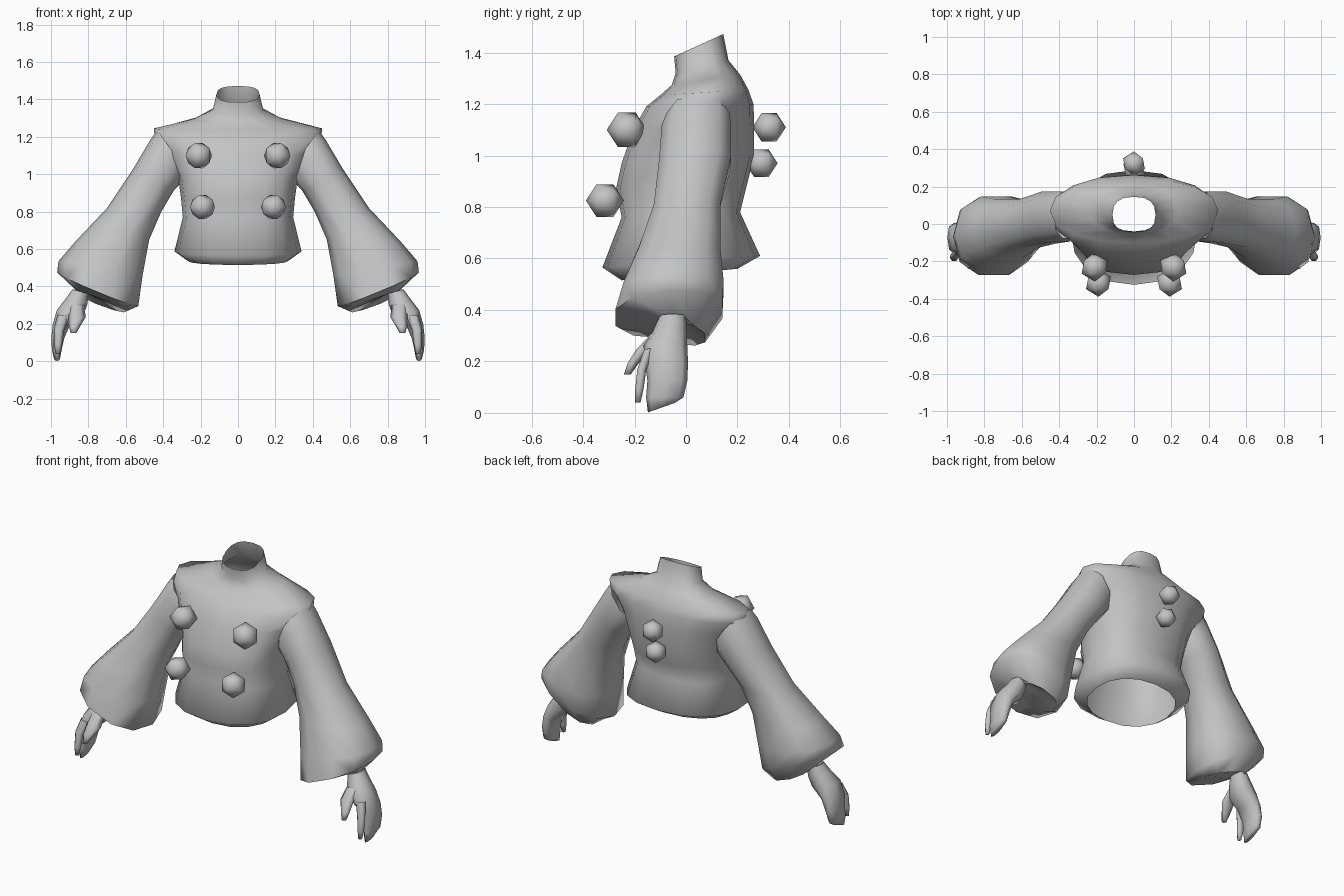
import bpy, bmesh, math
from mathutils import Vector, Matrix

if "Cube" in bpy.data.objects:
    bpy.data.objects.remove(bpy.data.objects["Cube"])

grey = bpy.data.materials.new("soft grey")
grey.diffuse_color = (0.55, 0.55, 0.55, 1)
grey.use_nodes = True
grey.node_tree.nodes["Principled BSDF"].inputs["Base Color"].default_value = grey.diffuse_color


def finish(name, bm, mirror=False, angle=50):
    bmesh.ops.recalc_face_normals(bm, faces=bm.faces[:])
    me = bpy.data.meshes.new(name)
    bm.to_mesh(me)
    bm.free()
    me.materials.append(grey)
    me.shade_smooth()
    me.set_sharp_from_angle(angle=math.radians(angle))
    ob = bpy.data.objects.new(name, me)
    bpy.context.collection.objects.link(ob)
    if mirror:
        ob.modifiers.new("mirror", 'MIRROR').use_mirror_merge = False
    return ob


def loft(name, rings, mirror=False, cap_start=False, cap_end=False, angle=50, skip=None):
    """Skin a list of point rings with quads; skip(centre) leaves openings."""
    bm = bmesh.new()
    loops = [[bm.verts.new(p) for p in r] for r in rings]
    n = len(loops[0])
    for a, b in zip(loops, loops[1:]):
        for i in range(n):
            j = (i + 1) % n
            quad = (a[i], a[j], b[j], b[i])
            if skip and skip(sum((v.co for v in quad), Vector()) / 4):
                continue
            bm.faces.new(quad)
    if cap_start:
        bm.faces.new(loops[0])
    if cap_end:
        bm.faces.new(loops[-1])
    return finish(name, bm, mirror, angle)


def soft(v, e):
    return math.copysign(abs(v) ** e, v)


def ring(outer, inner, yf, yb, n, e=0.85, tilt=0.0):
    """Ring between two (x, z) edge points, spanning yf (front) to yb (back);
    tilt raises the back and lowers the front."""
    pts = []
    for i in range(n):
        a = 2 * math.pi * i / n
        c, s = soft(math.cos(a), e), soft(math.sin(a), e)
        pts.append(Vector(((outer[0] + inner[0]) / 2 + (outer[0] - inner[0]) / 2 * c,
                           (yf + yb) / 2 + (yb - yf) / 2 * s,
                           (outer[1] + inner[1]) / 2 + (outer[1] - inner[1]) / 2 * c + tilt * s)))
    return pts


# Jacket body, hem to collar: z front, z back, half width, y front, y back, squareness
body = [
    (0.515, 0.56, 0.27, -0.25, 0.20, 0.9),
    (0.565, 0.61, 0.34, -0.325, 0.288, 0.85),
    (0.76, 0.78, 0.295, -0.25, 0.21, 0.8),
    (0.87, 0.88, 0.305, -0.272, 0.235, 0.8),
    (0.97, 1.00, 0.32, -0.25, 0.265, 0.8),
    (1.10, 1.13, 0.38, -0.205, 0.265, 0.85),
    (1.19, 1.20, 0.445, -0.155, 0.262, 0.9),
    (1.235, 1.255, 0.45, -0.10, 0.243, 0.9),
    (1.275, 1.315, 0.24, -0.055, 0.21, 0.9),
    (1.32, 1.37, 0.135, -0.04, 0.165, 0.85),
    (1.385, 1.472, 0.115, -0.046, 0.145, 0.78),
]
# The armholes are left open where the sleeves join
loft("jacket_body", [ring((w, (zf + zb) / 2), (-w, (zf + zb) / 2), yf, yb, 16, e, (zb - zf) / 2)
                     for zf, zb, w, yf, yb, e in body], angle=85,
     skip=lambda c: abs(c.x) > 0.33 and 1.0 < c.z < 1.19 and -0.025 < c.y < 0.10)

# Flared sleeves, shoulder to cuff, turned in at the wrist
sleeve = [
    ((0.43, 1.235), (0.28, 1.02), -0.08, 0.175, 0),
    ((0.465, 1.19), (0.29, 0.97), -0.10, 0.18, 0),
    ((0.56, 1.03), (0.345, 0.91), -0.11, 0.18, 0),
    ((0.70, 0.82), (0.41, 0.80), -0.13, 0.14, 0),
    ((0.87, 0.64), (0.475, 0.65), -0.19, 0.14, 0),
    ((0.96, 0.535), (0.51, 0.46), -0.25, 0.155, 0),
    ((0.967, 0.475), (0.533, 0.295), -0.283, 0.15, 0.015),
    ((0.84, 0.36), (0.59, 0.27), -0.17, 0.08, -0.025),
    ((0.88, 0.385), (0.80, 0.36), -0.10, 0.0, 0),
]
loft("sleeve", [ring(o, i, yf, yb, 10, 0.85, t) for o, i, yf, yb, t in sleeve], True, angle=75)

# Hands: wrist and palm running into the joined outer fingers
palm = [
    ((0.885, 0.385), (0.80, 0.36), -0.105, 0.0),
    ((0.925, 0.33), (0.805, 0.305), -0.13, 0.003),
    ((0.968, 0.275), (0.825, 0.25), -0.165, 0.005),
    ((0.99, 0.20), (0.90, 0.19), -0.16, 0.008),
    ((0.998, 0.13), (0.93, 0.12), -0.15, 0.005),
    ((0.995, 0.06), (0.943, 0.06), -0.155, -0.01),
    ((0.985, 0.02), (0.95, 0.02), -0.148, -0.045),
]
loft("hand", [ring(o, i, yf, yb, 8, 0.85, 0.018 if k == 6 else 0)
              for k, (o, i, yf, yb) in enumerate(palm)], True, False, True, 100)

# Forefinger and thumb
forefinger = [
    ((0.965, 0.25), (0.90, 0.24), -0.165, -0.12),
    ((0.985, 0.17), (0.93, 0.165), -0.192, -0.152),
    ((0.984, 0.09), (0.94, 0.09), -0.20, -0.163),
    ((0.975, 0.04), (0.95, 0.04), -0.20, -0.175),
]
thumb = [
    ((0.91, 0.31), (0.82, 0.30), -0.14, -0.08),
    ((0.905, 0.245), (0.815, 0.235), -0.20, -0.14),
    ((0.905, 0.195), (0.845, 0.185), -0.23, -0.185),
    ((0.895, 0.15), (0.865, 0.15), -0.243, -0.212),
]
for name, rows in (("forefinger", forefinger), ("thumb", thumb)):
    loft(name, [ring(o, i, yf, yb, 6, 1) for o, i, yf, yb in rows], True, False, True, 100)


# Ball buttons: twenty-sided balls with a corner pointing forward
def button(name, pos, r, mirror):
    bm = bmesh.new()
    bmesh.ops.create_icosphere(bm, subdivisions=1, radius=r,
                               matrix=Matrix.Translation(pos) @ Matrix.Rotation(math.pi / 2, 4, 'X'))
    finish(name, bm, mirror, 80)


button("upper_front_button", (0.21, -0.23, 1.10), 0.078, True)
button("lower_front_button", (0.19, -0.315, 0.825), 0.074, True)
button("upper_back_button", (0, 0.323, 1.11), 0.065, False)
button("lower_back_button", (0, 0.293, 0.97), 0.063, False)
